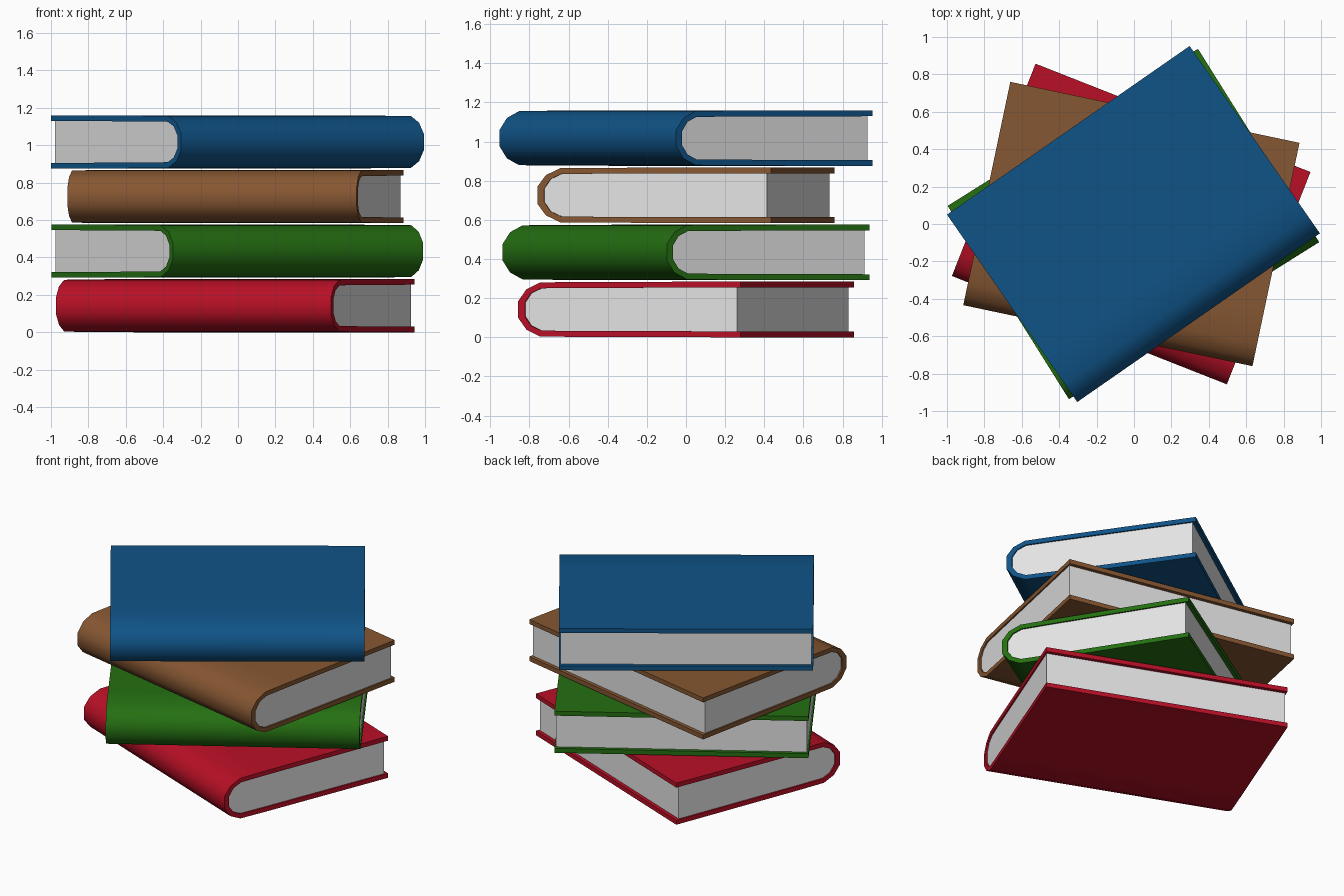
import bpy
import bmesh
import math
from mathutils import Matrix

if "Cube" in bpy.data.objects:
    bpy.data.objects.remove(bpy.data.objects["Cube"], do_unlink=True)

LENGTH, WIDTH = 1.58, 1.22
HALF, STEP = 0.1425, 0.2917
FORE, SPINE = WIDTH / 2, -WIDTH / 2

# Half profiles from fore edge to spine: (y, height above the book's middle)
OUTER = [(FORE, HALF), (SPINE + 0.3, 0.14), (SPINE + 0.12, 0.138),
         (SPINE + 0.045, 0.103), (SPINE, 0.043)]
INNER = [(FORE, 0.112), (SPINE + 0.3, 0.11), (SPINE + 0.125, 0.108),
         (SPINE + 0.07, 0.083), (SPINE + 0.036, 0.035)]


def material(name, color):
    mat = bpy.data.materials.new(name)
    mat.use_nodes = True
    mat.diffuse_color = (*color, 1)
    mat.node_tree.nodes["Principled BSDF"].inputs["Base Color"].default_value = (*color, 1)
    return mat


def mirrored(half):
    return half + [(y, -z) for y, z in reversed(half)]


def extrude_profile(name, profile, rings, length, mat, place):
    """Extrude the flat pieces of a (y, z) profile along x."""
    bm = bmesh.new()
    verts = [bm.verts.new((-length / 2, y, z)) for y, z in profile]
    faces = [bm.faces.new([verts[i] for i in ring]) for ring in rings]
    out = bmesh.ops.extrude_face_region(bm, geom=faces, use_keep_orig=True)
    moved = [g for g in out["geom"] if isinstance(g, bmesh.types.BMVert)]
    bmesh.ops.translate(bm, verts=moved, vec=(length, 0, 0))
    bmesh.ops.recalc_face_normals(bm, faces=bm.faces)
    mesh = bpy.data.meshes.new(name)
    bm.to_mesh(mesh)
    bm.free()
    mesh.materials.append(mat)
    obj = bpy.data.objects.new(name, mesh)
    obj.matrix_world = place
    bpy.context.collection.objects.link(obj)
    bpy.ops.object.select_all(action="DESELECT")
    obj.select_set(True)
    bpy.context.view_layer.objects.active = obj
    bpy.ops.object.shade_smooth_by_angle(angle=math.radians(45))
    return obj


def book(name, level, angle, shift, cover_mat):
    place = (Matrix.Translation((shift, 0, HALF + level * STEP))
             @ Matrix.Rotation(math.radians(angle), 4, "Z"))
    # Cover: a U-shaped shell wrapped around the spine
    outer, inner = mirrored(OUTER), mirrored(INNER)
    n = len(outer)
    shell = [(i, i + 1, n + i + 1, n + i) for i in range(n - 1)]
    extrude_profile(name + "_cover", outer + inner, shell, LENGTH, cover_mat, place)
    # Pages: a solid block set slightly in from the cover edges
    pages = mirrored([(min(y, FORE - 0.024), z) for y, z in INNER])
    extrude_profile(name + "_pages", pages, [range(n)], LENGTH - 0.02, paper, place)


paper = material("paper", (0.77, 0.77, 0.77))
red = material("red cloth", (0.48, 0.005, 0.019))
green = material("green cloth", (0.018, 0.16, 0.006))
brown = material("brown leather", (0.24, 0.095, 0.032))
blue = material("blue cloth", (0.005, 0.088, 0.245))

# Stack from the bottom up
book("red_book", 0, -21.5, -0.015, red)
book("green_book", 1, 32.1, -0.003, green)
book("brown_book", 2, -11.9, -0.014, brown)
book("blue_book", 3, 34.8, -0.003, blue)
